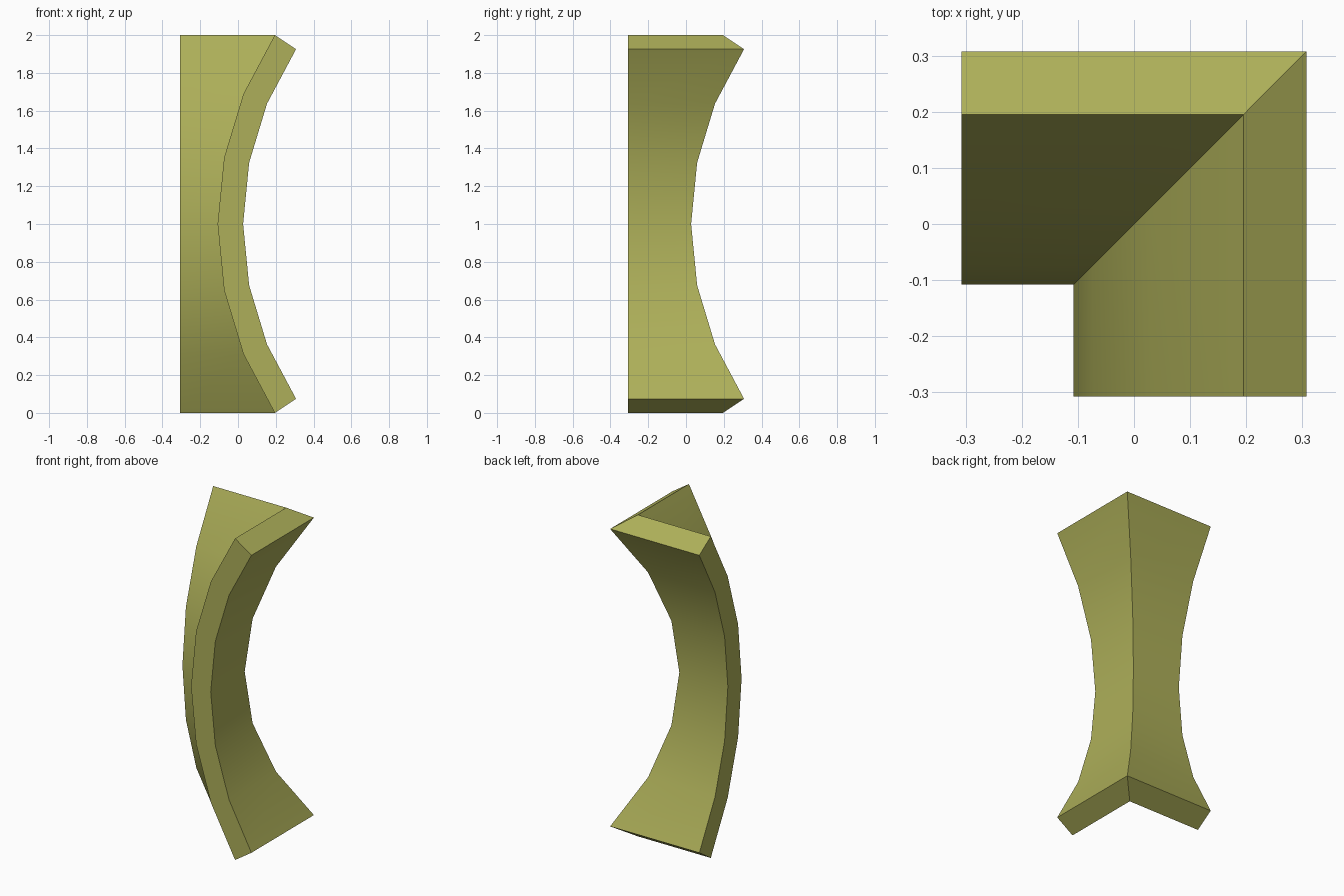
import bpy, bmesh, math

if "Cube" in bpy.data.objects:
    bpy.data.objects.remove(bpy.data.objects["Cube"])

END = 0.307                    # half width of the corner piece
CENTRE = 1.695                 # arc centre, measured from the middle
R_INNER, R_OUTER = 1.803, 1.668
HALF_ANGLE = math.atan2(2, 3)
SEGMENTS = 6


def arc(radius):
    """Points (offset, z) along the bowed profile, bottom to top."""
    angles = [HALF_ANGLE * (2 * i / SEGMENTS - 1) for i in range(SEGMENTS + 1)]
    return [(CENTRE - radius * math.cos(a), 1 + radius * math.sin(a)) for a in angles]


# Closed cross-section: inner arc up, outer arc back down
profile = arc(R_INNER) + arc(R_OUTER)[::-1]
n = len(profile)

bm = bmesh.new()

# Three stations: back arm end, mitred corner, side arm end
stations = [
    [bm.verts.new((-END, d, z)) for d, z in profile],
    [bm.verts.new((d, d, z)) for d, z in profile],
    [bm.verts.new((d, -END, z)) for d, z in profile],
]

# Curved walls plus top and bottom edges
for a, b in zip(stations, stations[1:]):
    for i in range(n):
        j = (i + 1) % n
        bm.faces.new((a[i], a[j], b[j], b[i]))

# Flat arm ends, one quad per arc segment
for ring in (stations[0], stations[-1]):
    for i in range(SEGMENTS):
        bm.faces.new((ring[i], ring[i + 1], ring[n - 2 - i], ring[n - 1 - i]))

bmesh.ops.recalc_face_normals(bm, faces=bm.faces)
mesh = bpy.data.meshes.new("curved_corner")
bm.to_mesh(mesh)
bm.free()

corner = bpy.data.objects.new("curved_corner", mesh)
bpy.context.collection.objects.link(corner)

# Olive paint
mat = bpy.data.materials.new("olive")
mat.diffuse_color = (0.42, 0.43, 0.10, 1)
mat.use_nodes = True
mat.node_tree.nodes["Principled BSDF"].inputs["Base Color"].default_value = mat.diffuse_color
mesh.materials.append(mat)

# Smooth bow, sharp mitre and ends
bpy.context.view_layer.objects.active = corner
corner.select_set(True)
bpy.ops.object.shade_smooth_by_angle(angle=math.radians(30))
